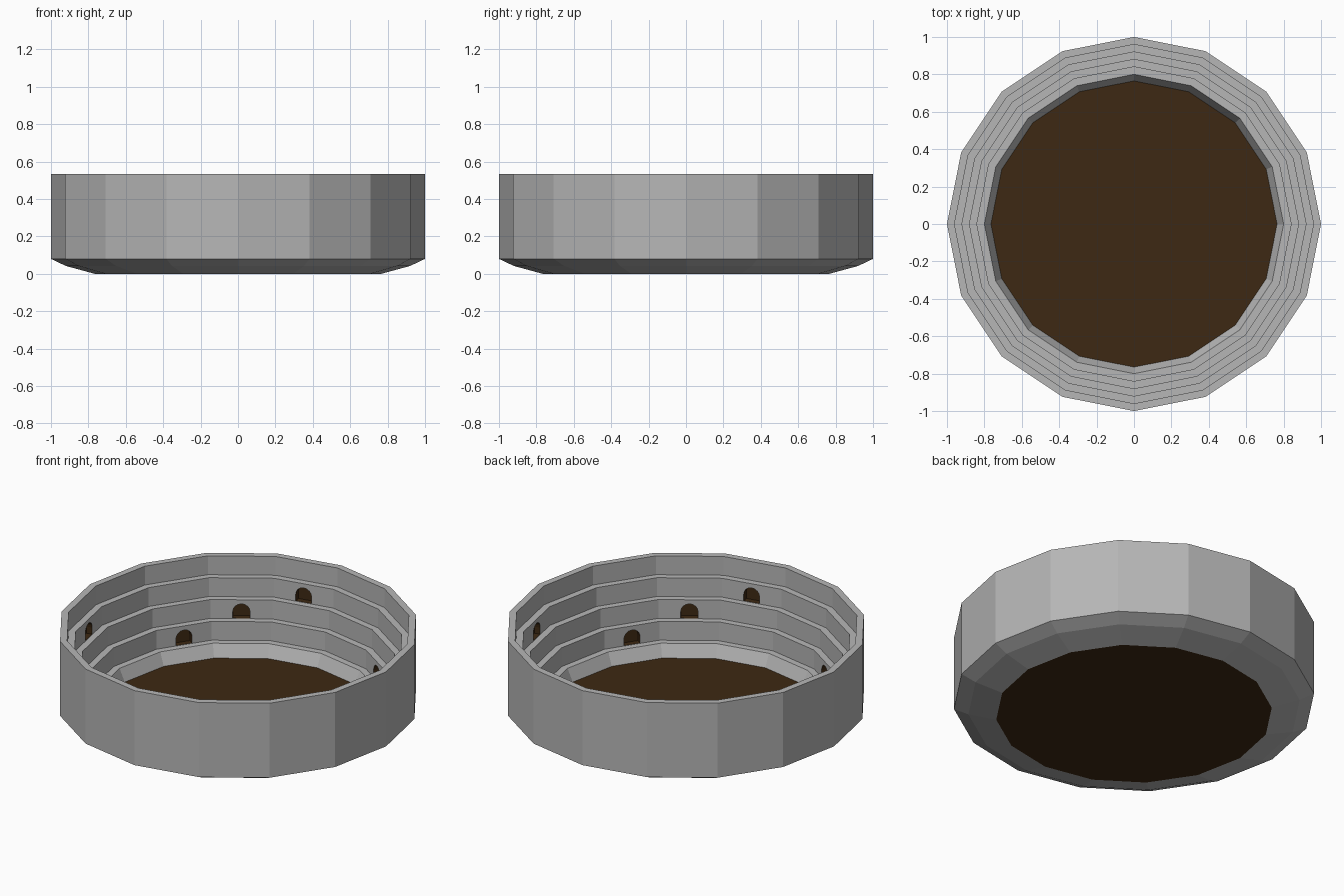
import bpy, bmesh, math
from mathutils import Matrix

if "Cube" in bpy.data.objects:
    bpy.data.objects.remove(bpy.data.objects["Cube"])

SIDES = 16
STEP = 0.115      # height of one terrace
BASE = 0.075      # height of the lowest ledge
TOP = BASE + 4 * STEP


def material(name, rgb):
    m = bpy.data.materials.new(name)
    m.diffuse_color = (*rgb, 1)
    m.use_nodes = True
    m.node_tree.nodes["Principled BSDF"].inputs["Base Color"].default_value = m.diffuse_color
    return m


STONE = material("grey_stone", (0.47, 0.47, 0.47))
EARTH = material("dark_brown_earth", (0.047, 0.022, 0.0065))


def make_object(name, bm, mats):
    bmesh.ops.recalc_face_normals(bm, faces=bm.faces[:])
    me = bpy.data.meshes.new(name)
    bm.to_mesh(me)
    bm.free()
    for m in mats:
        me.materials.append(m)
    ob = bpy.data.objects.new(name, me)
    bpy.context.collection.objects.link(ob)
    return ob


# Stepped ring: closed profile revolved with 16 flat sides
profile = [(0.80, BASE), (0.765, 0), (0.92, 0.042), (1.0, 0.08), (1.0, TOP)]
for i in range(4):
    r = 0.96 - 0.04 * i
    z = TOP - STEP * i
    profile += [(r, z), (r, z - STEP)]

bm = bmesh.new()
rings = []
for s in range(SIDES):
    a = 2 * math.pi * s / SIDES
    rings.append([bm.verts.new((r * math.cos(a), r * math.sin(a), z)) for r, z in profile])
n = len(profile)
for s in range(SIDES):
    p, q = rings[s], rings[(s + 1) % SIDES]
    for k in range(n):
        j = (k + 1) % n
        bm.faces.new((p[k], q[k], q[j], p[j]))
terraces = make_object("terraced_ring", bm, [STONE, EARTH])

# Arched doorways: one on each of three terraces, repeated in four quarters
bm = bmesh.new()
W, SPRING = 0.048, 0.04
arch = [(-W, 0)] + [(-W * math.cos(math.pi * t / 8), SPRING + W * math.sin(math.pi * t / 8))
                    for t in range(9)] + [(W, 0)]
for quarter in range(4):
    for level, (angle, radius) in enumerate([(11.25, 0.92), (33.75, 0.88), (56.25, 0.84)]):
        wall = radius * math.cos(math.pi / SIDES)
        floor_z = TOP - STEP * (level + 2) + 0.002
        face = bm.faces.new([bm.verts.new((wall - 0.02, y, floor_z + z)) for y, z in arch])
        ext = bmesh.ops.extrude_face_region(bm, geom=[face], use_keep_orig=True)
        back = [g for g in ext["geom"] if isinstance(g, bmesh.types.BMVert)]
        bmesh.ops.translate(bm, verts=back, vec=(0.055, 0, 0))
        rot = Matrix.Rotation(math.radians(angle + 90 * quarter), 3, 'Z')
        bmesh.ops.rotate(bm, verts=list(face.verts) + back, cent=(0, 0, 0), matrix=rot)
for f in bm.faces:
    f.material_index = 1
cutter = make_object("doorway_cutter", bm, [STONE, EARTH])
cutter.hide_render = True
cutter.hide_set(True)

cut = terraces.modifiers.new("doorways", 'BOOLEAN')
cut.operation = 'DIFFERENCE'
cut.solver = 'EXACT'
cut.object = cutter

# Arena floor, seen from above and below
bm = bmesh.new()
bm.faces.new([bm.verts.new((0.765 * math.cos(2 * math.pi * s / SIDES),
                            0.765 * math.sin(2 * math.pi * s / SIDES), 0)) for s in range(SIDES)])
make_object("arena_floor", bm, [EARTH])
